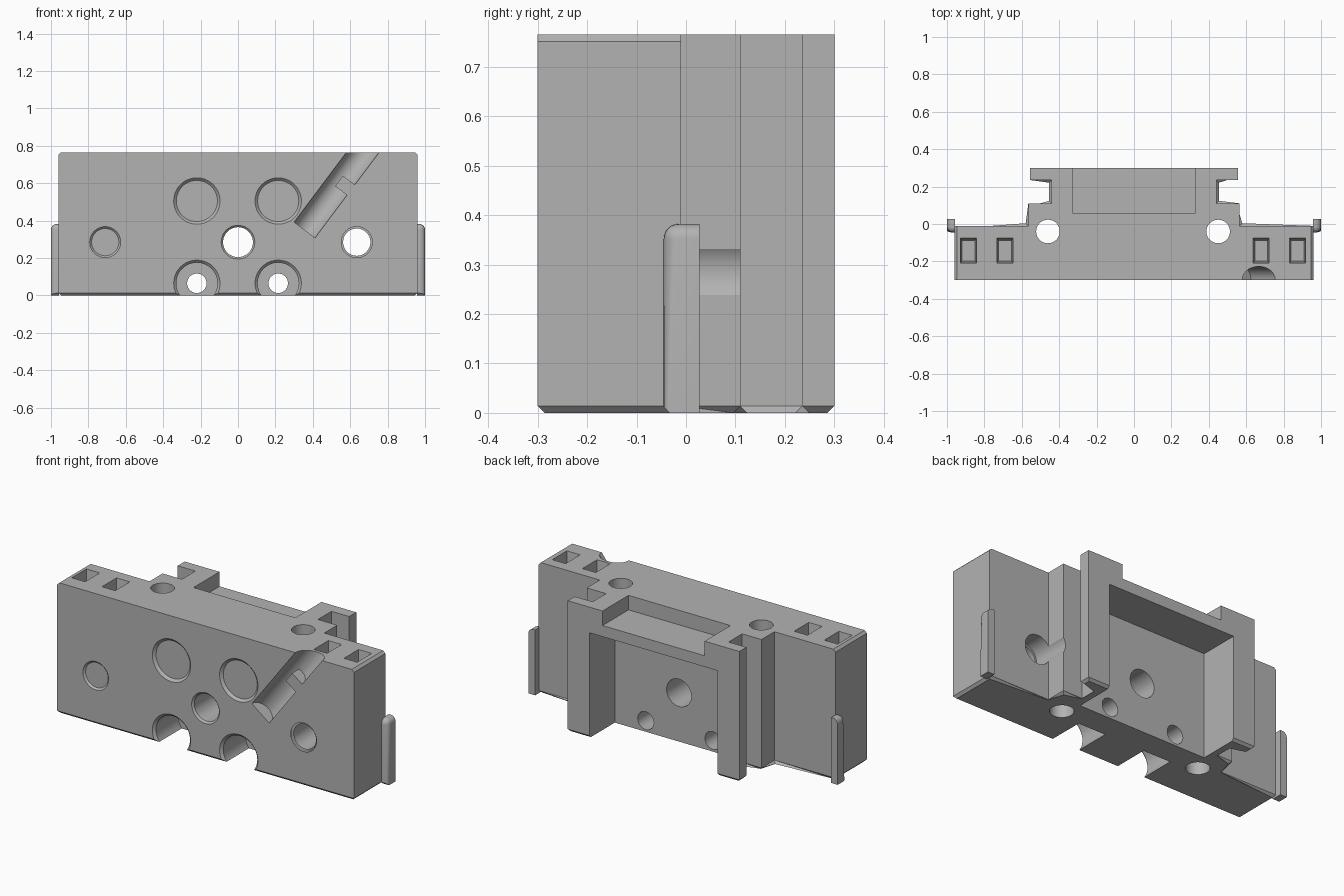
import bpy, bmesh, math
from mathutils import Matrix, Vector

cube = bpy.data.objects.get("Cube")
if cube:
    bpy.data.objects.remove(cube, do_unlink=True)

grey = bpy.data.materials.new("mid grey")
grey.use_nodes = True
COLOUR = (0.45, 0.45, 0.45, 1)
grey.diffuse_color = COLOUR
grey.node_tree.nodes["Principled BSDF"].inputs["Base Color"].default_value = COLOUR

FRONT, BACK, TOP = -0.30, 0.30, 0.765


def make(name, bm):
    bmesh.ops.recalc_face_normals(bm, faces=bm.faces)
    mesh = bpy.data.meshes.new(name)
    bm.to_mesh(mesh)
    bm.free()
    obj = bpy.data.objects.new(name, mesh)
    bpy.context.collection.objects.link(obj)
    mesh.materials.append(grey)
    return obj


def box(name, lo, hi, taper=1.0):
    """Box between two corners; taper scales its lower face."""
    bm = bmesh.new()
    bmesh.ops.create_cube(bm, size=1)
    lo, hi = Vector(lo), Vector(hi)
    for v in bm.verts:
        if v.co.z < 0:
            v.co.x *= taper
            v.co.y *= taper
        v.co = (lo + hi) / 2 + v.co * (hi - lo)
    return make(name, bm)


def rod(start, end, r1, r2=None):
    """Round cutter, or a cone, between two points."""
    start, end = Vector(start), Vector(end)
    axis = end - start
    bm = bmesh.new()
    bmesh.ops.create_cone(bm, cap_ends=True, segments=48, radius1=r1,
                          radius2=r1 if r2 is None else r2, depth=axis.length)
    turn = axis.to_track_quat('Z', 'Y').to_matrix().to_4x4()
    bm.transform(Matrix.Translation((start + end) / 2) @ turn)
    return make("cutter", bm)


def volume(mesh):
    bm = bmesh.new()
    bm.from_mesh(mesh)
    size = bm.calc_volume()
    bm.free()
    return size


def cut(obj, cutter):
    """Subtract the cutter with the first solver that gives a sound solid."""
    cutter.hide_render = True
    before = volume(obj.data)
    mod = obj.modifiers.new("cut", 'BOOLEAN')
    mod.operation, mod.object = 'DIFFERENCE', cutter
    for solver in ('MANIFOLD', 'EXACT', 'FLOAT'):
        mod.solver = solver
        bpy.context.view_layer.update()
        graph = bpy.context.evaluated_depsgraph_get()
        result = bpy.data.meshes.new_from_object(obj.evaluated_get(graph))
        if before * 0.4 < volume(result) < before * 0.99999:
            obj.data = result
            break
    obj.modifiers.clear()
    bpy.data.objects.remove(cutter, do_unlink=True)


def bore(x, z, r, y0, y1):
    cut(body, rod((x, y0, z), (x, y1, z), r))


def rim(x, z, r, size=0.014):
    """Chamfer around a hole in the front face."""
    cut(body, rod((x, FRONT - size, z), (x, FRONT + size, z), r + 2 * size, r))


# Body: stepped plan with a flanged rear, raised into a prism
half = [(0.96, FRONT), (0.96, -0.01), (0.565, -0.01), (0.565, 0.11),
        (0.44, 0.11), (0.44, 0.235), (0.555, 0.235), (0.555, BACK)]
plan = half + [(-x, y) for x, y in reversed(half)]
bm = bmesh.new()
low = [bm.verts.new((x, y, 0)) for x, y in plan]
high = [bm.verts.new((x, y, TOP)) for x, y in plan]
bm.faces.new(low[::-1])
bm.faces.new(high)
for i in range(len(plan)):
    j = (i + 1) % len(plan)
    bm.faces.new((low[i], low[j], high[j], high[i]))
chamfered = [e for e in bm.edges if all(v.co.z < 0.01 for v in e.verts)
             or all(v.co.z > 0.7 and abs(v.co.x) > 0.9 for v in e.verts)
             and abs(e.verts[0].co.x - e.verts[1].co.x) < 0.1]
bmesh.ops.bevel(bm, geom=chamfered, offset=0.014, segments=1, affect='EDGES')
body = make("body", bm)

# Rear pocket, open below, and the notch over its roof
cut(body, box("cutter", (-0.415, 0.065, -0.1), (0.415, 0.4, 0.615)))
cut(body, box("cutter", (-0.33, 0.06, 0.68), (0.33, 0.4, 0.9)))

# Four counterbored holes
for x in (-0.22, 0.215):
    for z in (0.065, 0.505):
        bore(x, z, 0.052, -0.4, 0.2)
        bore(x, z, 0.11, -0.4, -0.08)
        rim(x, z, 0.11)

# Centre hole and side holes, the latter wider at the back
bore(0, 0.285, 0.08, -0.4, 0.2)
rim(0, 0.285, 0.08, 0.01)
for x in (-0.71, 0.635):
    bore(x, 0.285, 0.073, -0.4, 0.1)
    bore(x, 0.285, 0.084, -0.12, 0.12)
    rim(x, 0.285, 0.073, 0.01)

# Vertical holes with chamfered lower rims
for x in (-0.46, 0.45):
    cut(body, rod((x, -0.04, -0.1), (x, -0.04, 0.9), 0.063))
    cut(body, rod((x, -0.04, -0.015), (x, -0.04, 0.015), 0.093, 0.063))

# Tapered square sockets in the top
for x in (-0.885, -0.69, 0.68, 0.875):
    cut(body, box("cutter", (x - 0.043, -0.21, TOP - 0.1), (x + 0.043, -0.075, TOP + 0.002), 0.8))

# Cable hole with a diagonal half-round groove up to the top edge
hx, hz = 0.356, 0.35
bore(hx, hz, 0.071, -0.4, 0.4)
along, across = Vector((0.6, 0, 0.8)), Vector((0.8, 0, -0.6))
start = Vector((hx, FRONT + 0.003, hz))
cut(body, rod(start, start + along * 0.75, 0.07))

# Retaining tab reaching over the groove
tab = box("groove_tab", (-0.01, 0, 0.285), (0.074, 0.065, 0.355))
tab.data.transform(Matrix.Translation((hx, FRONT, hz))
                   @ Matrix((across, (0, 1, 0), along)).transposed().to_4x4())

# Rounded clips on both ends
clips = []
for side, name in ((1, "left_clip"), (-1, "right_clip")):
    clip = box(name, (0.957, -0.045, 0), (1.0, 0.027, 0.382))
    bm = bmesh.new()
    bm.from_mesh(clip.data)
    foot = [e for e in bm.edges if all(v.co.z < 0.01 and v.co.y < 0 for v in e.verts)]
    bmesh.ops.bevel(bm, geom=foot, offset=0.012, segments=1, affect='EDGES')
    tip = Vector((1, -0.045, 0.382))
    rounded = [e for e in bm.edges if any((v.co - tip).length < 0.001 for v in e.verts)]
    bmesh.ops.bevel(bm, geom=rounded, offset=0.03, segments=6, profile=0.5, affect='EDGES')
    bm.transform(Matrix.Diagonal((side, 1, 1, 1)))
    bmesh.ops.recalc_face_normals(bm, faces=bm.faces)
    bm.to_mesh(clip.data)
    bm.free()
    clips.append(clip)

# Smooth the round surfaces and keep the edges sharp
bpy.ops.object.select_all(action='DESELECT')
for obj in [body, tab] + clips:
    obj.select_set(True)
bpy.context.view_layer.objects.active = body
bpy.ops.object.shade_smooth_by_angle(angle=math.radians(30))
